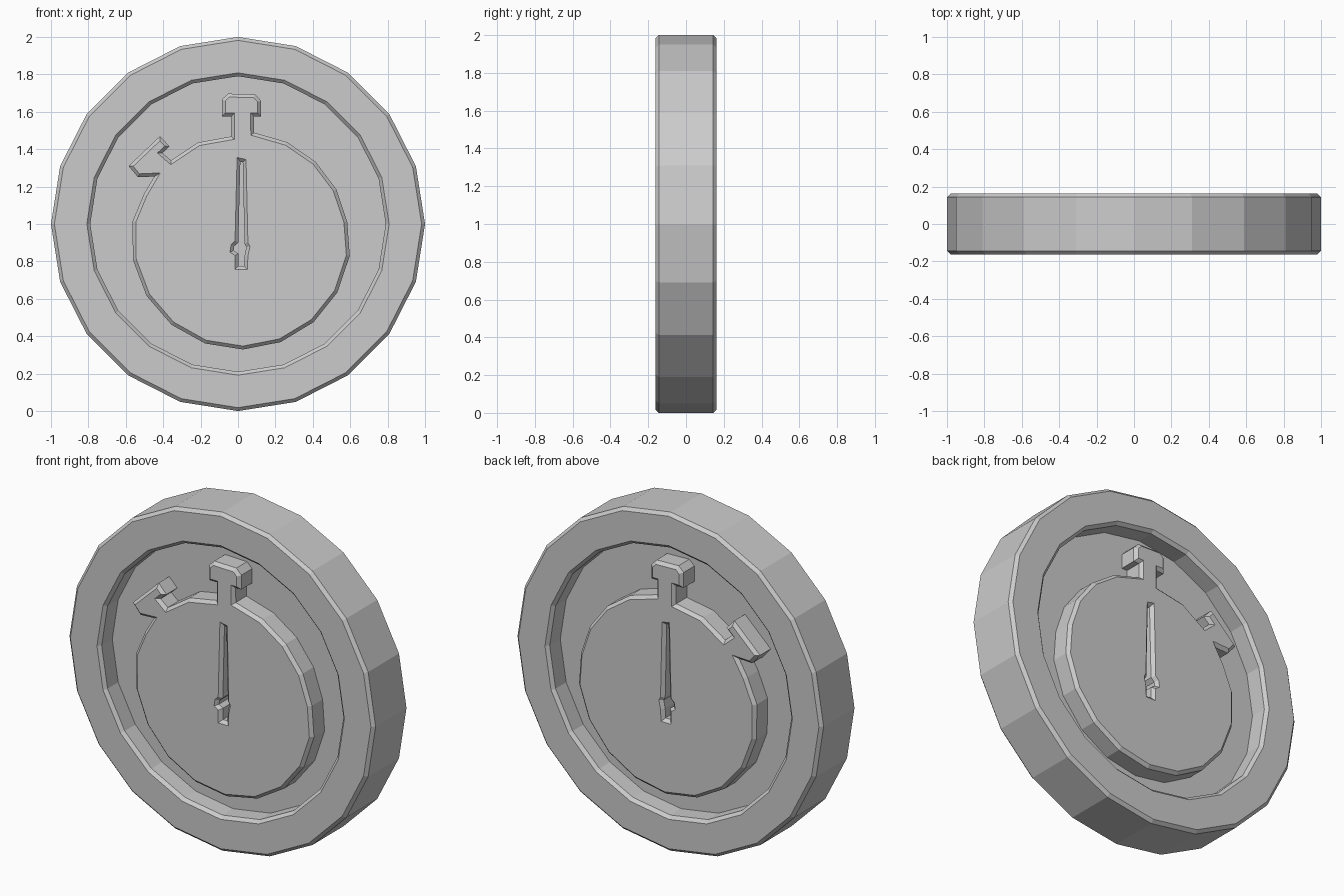
import bpy, bmesh
from math import sin, cos, radians
from mathutils import Vector

if "Cube" in bpy.data.objects:
    bpy.data.objects.remove(bpy.data.objects["Cube"], do_unlink=True)

FRONT = -0.162    # front surface of the medal
FLOOR = -0.045    # recessed surface
BEVEL = 0.018

metal = bpy.data.materials.new("light_grey")
metal.use_nodes = True
grey = (0.6, 0.6, 0.6, 1)
metal.diffuse_color = grey
metal.node_tree.nodes["Principled BSDF"].inputs["Base Color"].default_value = grey


def arc(cx, cz, radius, start, end, steps):
    """Points along an arc in the x-z plane, angles in degrees."""
    angles = [radians(start + (end - start) * i / steps) for i in range(steps + 1)]
    return [(cx + radius * cos(a), cz + radius * sin(a)) for a in angles]


def offset(loop, distance):
    """Shift a closed loop to its left with mitred corners."""
    pts = [Vector(p) for p in loop]
    result = []
    for i, p in enumerate(pts):
        d1 = (p - pts[i - 1]).normalized()
        d2 = (pts[(i + 1) % len(pts)] - p).normalized()
        n1, n2 = Vector((-d1.y, d1.x)), Vector((-d2.y, d2.x))
        result.append(p + (n1 + n2) * distance / max(1 + n1.dot(n2), 0.3))
    return result


def finish(name, bm):
    """Make an object from the front half and mirror it to the back."""
    mesh = bpy.data.meshes.new(name)
    bm.to_mesh(mesh)
    bm.free()
    mesh.materials.append(metal)
    obj = bpy.data.objects.new(name, mesh)
    bpy.context.collection.objects.link(obj)
    mirror = obj.modifiers.new("both_sides", 'MIRROR')
    mirror.use_axis = (False, True, False)


def bevelled_plate(name, walls):
    """Raised plate; each wall is (loop, base depth), holes run clockwise."""
    bm = bmesh.new()
    boundary = []
    for loop, base in walls:
        levels = [(loop, base), (loop, FRONT + BEVEL), (offset(loop, BEVEL), FRONT)]
        rings = [[bm.verts.new((x, y, z)) for x, z in pts] for pts, y in levels]
        n = len(loop)
        for low, high in zip(rings, rings[1:]):
            for i in range(n):
                j = (i + 1) % n
                bm.faces.new((low[i], low[j], high[j], high[i]))
        top = rings[-1]
        boundary += [bm.edges.get((top[i], top[(i + 1) % n])) for i in range(n)]
    filled = bmesh.ops.triangle_fill(bm, edges=boundary, use_beauty=True, normal=(0, -1, 0))
    for face in filled["geom"]:
        if isinstance(face, bmesh.types.BMFace):
            face.normal_update()
            if face.normal.y > 0:
                face.normal_flip()
    finish(name, bm)


# Twenty-sided rim with a round opening
outer = arc(0, 1, 1, 0, 342, 19)
opening = arc(0, 1, 0.79, 342, 0, 19)
bevelled_plate("rim", [(outer, 0), (opening, FLOOR)])

# Recessed disc behind the relief
bm = bmesh.new()
bm.faces.new([bm.verts.new((x, FLOOR, z)) for x, z in arc(0, 1, 0.795, 0, 342, 19)])
finish("recess_floor", bm)

# Stopwatch outline: round case, side button, crown
case = (arc(0.016, 0.917, 0.576, 83, 9.5, 4)
        + arc(0.016, 0.917, 0.588, -8.5, -189.5, 9)
        + arc(0.016, 0.917, 0.573, -205, -216, 1))
side_button = [(-.495, 1.3), (-.535, 1.25), (-.585, 1.31), (-.417, 1.47),
               (-.366, 1.415), (-.404, 1.38), (-.358, 1.34), (-.214, 1.436)]
crown = [(-.037, 1.468), (-.037, 1.575), (-.086, 1.575), (-.086, 1.666), (-.053, 1.697),
         (.091, 1.693), (.123, 1.66), (.123, 1.575), (.086, 1.575)]
outline = (case + side_button[1:] + crown)[::-1]

# Engraved clock hand
hand = [(-.005, 1.356), (.043, 1.345), (.053, .9), (.064, .88), (.053, .828), (.05, .757),
        (-.016, .757), (-.016, .832), (-.043, .85), (-.037, .89), (-.016, .91)]
bevelled_plate("stopwatch_relief", [(outline, FLOOR), (offset(hand, -BEVEL), FLOOR)])
